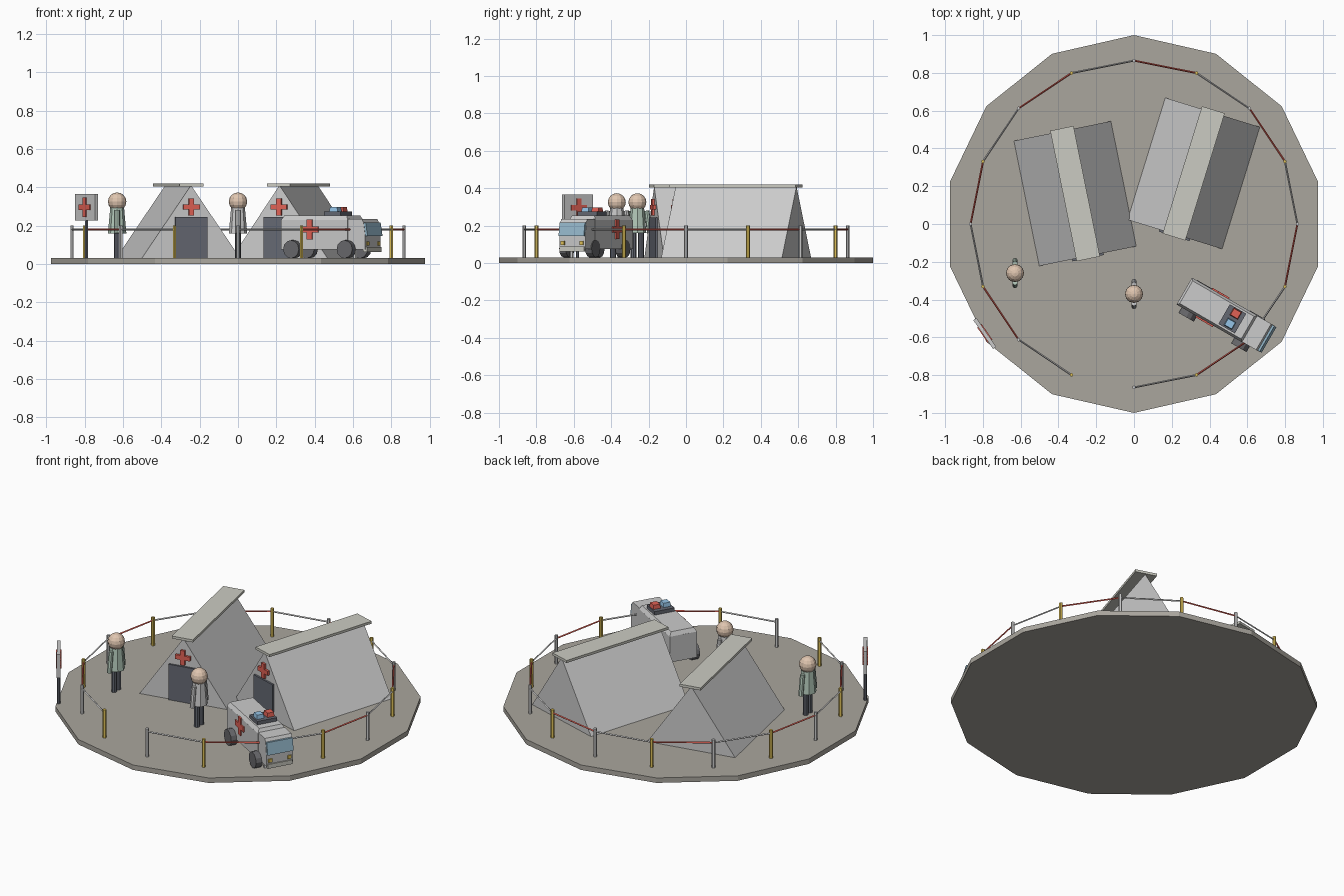
import bpy, bmesh, math
from mathutils import Matrix, Vector

if "Cube" in bpy.data.objects:
    bpy.data.objects.remove(bpy.data.objects["Cube"])

MATS = {}
COLORS = {
    "ground": (0.40, 0.38, 0.34), "canvas": (0.78, 0.78, 0.77), "ridge": (0.60, 0.60, 0.54),
    "dark": (0.13, 0.14, 0.17), "red": (0.75, 0.12, 0.09), "white": (0.85, 0.85, 0.85),
    "yellow": (0.75, 0.54, 0.10), "green": (0.45, 0.58, 0.49), "skin": (0.74, 0.56, 0.43),
    "glass": (0.30, 0.48, 0.60), "blue": (0.30, 0.55, 0.80), "tyre": (0.14, 0.14, 0.15),
}
I = Matrix.Identity(4)


def finish(name, bm, color, frame=I):
    bm.transform(frame)
    bmesh.ops.recalc_face_normals(bm, faces=bm.faces)
    me = bpy.data.meshes.new(name)
    bm.to_mesh(me)
    bm.free()
    ob = bpy.data.objects.new(name, me)
    bpy.context.collection.objects.link(ob)
    if color not in MATS:
        MATS[color] = bpy.data.materials.new(color)
        MATS[color].diffuse_color = (*COLORS[color], 1)
    me.materials.append(MATS[color])
    return ob


def box(name, center, size, color, frame=I, top=(1, 1)):
    """Box whose top face may be scaled in x and y."""
    bm = bmesh.new()
    bmesh.ops.create_cube(bm, size=1)
    for v in bm.verts:
        if v.co.z > 0:
            v.co.x *= top[0]
            v.co.y *= top[1]
        v.co = Vector(v.co[i] * size[i] + center[i] for i in range(3))
    return finish(name, bm, color, frame)


def rod(name, a, b, r, color, frame=I, sides=8, r2=None):
    """Cylinder or cone between two points."""
    a, b = Vector(a), Vector(b)
    bm = bmesh.new()
    bmesh.ops.create_cone(bm, cap_ends=True, segments=sides, radius1=r,
                          radius2=r if r2 is None else r2, depth=(b - a).length)
    rot = (b - a).to_track_quat('Z', 'Y').to_matrix().to_4x4()
    bm.transform(Matrix.Translation((a + b) / 2) @ rot)
    return finish(name, bm, color, frame)


def prism(name, profile, y0, y1, color, frame=I):
    """Extrude an x-z profile along y."""
    bm = bmesh.new()
    face = bm.faces.new([bm.verts.new((x, y0, z)) for x, z in profile])
    ext = bmesh.ops.extrude_face_region(bm, geom=[face])
    for v in ext["geom"]:
        if isinstance(v, bmesh.types.BMVert):
            v.co.y = y1
    return finish(name, bm, color, frame)


def cross(name, cx, cz, y0, y1, size, frame):
    a, b = size / 2, size * 0.15
    pts = [(b, b), (b, a), (-b, a), (-b, b), (-a, b), (-a, -b),
           (-b, -b), (-b, -a), (b, -a), (b, -b), (a, -b), (a, b)]
    prism(name, [(cx + x, cz + z) for x, z in pts], y0, y1, "red", frame)


def place(x, y, angle):
    return Matrix.Translation((x, y, 0)) @ Matrix.Rotation(angle, 4, 'Z')


# Ground slab: 14 sides with a corner on the y axis
bm = bmesh.new()
bmesh.ops.create_cone(bm, cap_ends=True, segments=14, radius1=1, radius2=1, depth=0.03)
turn = 0 if any(abs(v.co.x) < 1e-4 for v in bm.verts) else math.pi / 2
finish("ground_slab", bm, "ground",
       Matrix.Translation((0, 0, 0.015)) @ Matrix.Rotation(turn, 4, 'Z'))

# Fence posts and ribbons, with an entrance gap at the front
N, R = 16, 0.865
pts = [(R * math.sin(math.tau * k / N), -R * math.cos(math.tau * k / N)) for k in range(N)]
for k, (x, y) in enumerate(pts):
    rod(f"fence_post_{k}", (x, y, 0.03), (x, y, 0.2), 0.01, "yellow" if k % 2 else "white", sides=6)
    if k < N - 1:
        x2, y2 = pts[k + 1]
        rod(f"fence_ribbon_{k}", (x, y, 0.18), (x2, y2, 0.18), 0.005,
            "red" if k % 2 else "white", sides=4)

# Tents
for side, frame in (("left", place(-0.312, 0.161, 0.2)), ("right", place(0.316, 0.268, -0.3))):
    prism(f"{side}_tent", [(-0.262, 0.03), (0.262, 0.03), (0, 0.41)], -0.338, 0.338, "canvas", frame)
    box(f"{side}_tent_ridge", (0, 0, 0.412), (0.126, 0.705, 0.015), "ridge", frame)
    box(f"{side}_tent_door", (0, -0.341, 0.137), (0.17, 0.016, 0.214), "dark", frame)
    cross(f"{side}_tent_cross", 0, 0.298, -0.352, -0.33, 0.088, frame)

# People, turned sideways with arms along y
for who, x, y, coat in (("helper", -0.63, -0.26, "green"), ("doctor", 0, -0.37, "white")):
    frame = place(x, y, 0)
    rod(f"{who}_coat", (0, 0, 0.16), (0, 0, 0.295), 0.048, coat, frame, r2=0.036)
    for s, label in ((-1, "right"), (1, "left")):
        rod(f"{who}_{label}_leg", (0, s * 0.02, 0.03), (0, s * 0.02, 0.17), 0.016, "dark", frame)
        rod(f"{who}_{label}_arm", (0, s * 0.066, 0.16), (0, s * 0.05, 0.28), 0.014, coat, frame)
    bm = bmesh.new()
    bmesh.ops.create_uvsphere(bm, u_segments=12, v_segments=8, radius=0.048)
    finish(f"{who}_head", bm, "skin", frame @ Matrix.Translation((0, 0, 0.325)))

# Ambulance: local +x is forward
car = place(0.4825, -0.48, math.radians(-30))
box("van_body", (-0.05, 0, 0.152), (0.4, 0.164, 0.155), "white", car)
box("van_roof", (-0.05, 0, 0.241), (0.4, 0.164, 0.024), "white", car, top=(0.94, 0.84))
prism("van_cab", [(0.15, 0.075), (0.255, 0.075), (0.255, 0.145), (0.245, 0.215),
                  (0.235, 0.235), (0.15, 0.235)], -0.08, 0.08, "white", car)
prism("windscreen", [(0.24, 0.145), (0.268, 0.145), (0.256, 0.217), (0.235, 0.217)],
      -0.078, 0.078, "glass", car)
box("front_bumper", (0.25, 0, 0.075), (0.024, 0.15, 0.025), "ridge", car)
for s in (-1, 1):
    box(f"headlight_{s}", (0.256, s * 0.058, 0.107), (0.012, 0.022, 0.02), "yellow", car)
    cross(f"van_cross_{s}", -0.077, 0.18, s * 0.075, s * 0.09, 0.105, car)
    for x in (-0.172, 0.15):
        y = s * 0.08 - 0.015
        rod(f"wheel_{x}_{s}", (x, y - 0.02, 0.077), (x, y + 0.02, 0.077), 0.047, "tyre", car, sides=12)
box("light_bar", (0.044, 0, 0.263), (0.1, 0.12, 0.022), "dark", car)
box("red_lamp", (0.046, 0.033, 0.285), (0.05, 0.045, 0.026), "red", car, top=(0.85, 0.85))
box("blue_lamp", (0.046, -0.029, 0.285), (0.05, 0.045, 0.026), "blue", car, top=(0.85, 0.85))

# Sign board on a pole
sign = place(-0.79, -0.58, -0.97)
rod("sign_pole", (0, 0, 0.03), (0, 0, 0.3), 0.009, "dark", sign, sides=6)
box("sign_board", (0, 0, 0.296), (0.185, 0.02, 0.14), "white", sign)
cross("sign_cross", 0, 0.296, -0.015, 0.015, 0.1, sign)

for m in bpy.data.materials:
    if m.users and not m.is_grease_pencil:
        m.use_nodes = True
        m.node_tree.nodes["Principled BSDF"].inputs["Base Color"].default_value = m.diffuse_color
